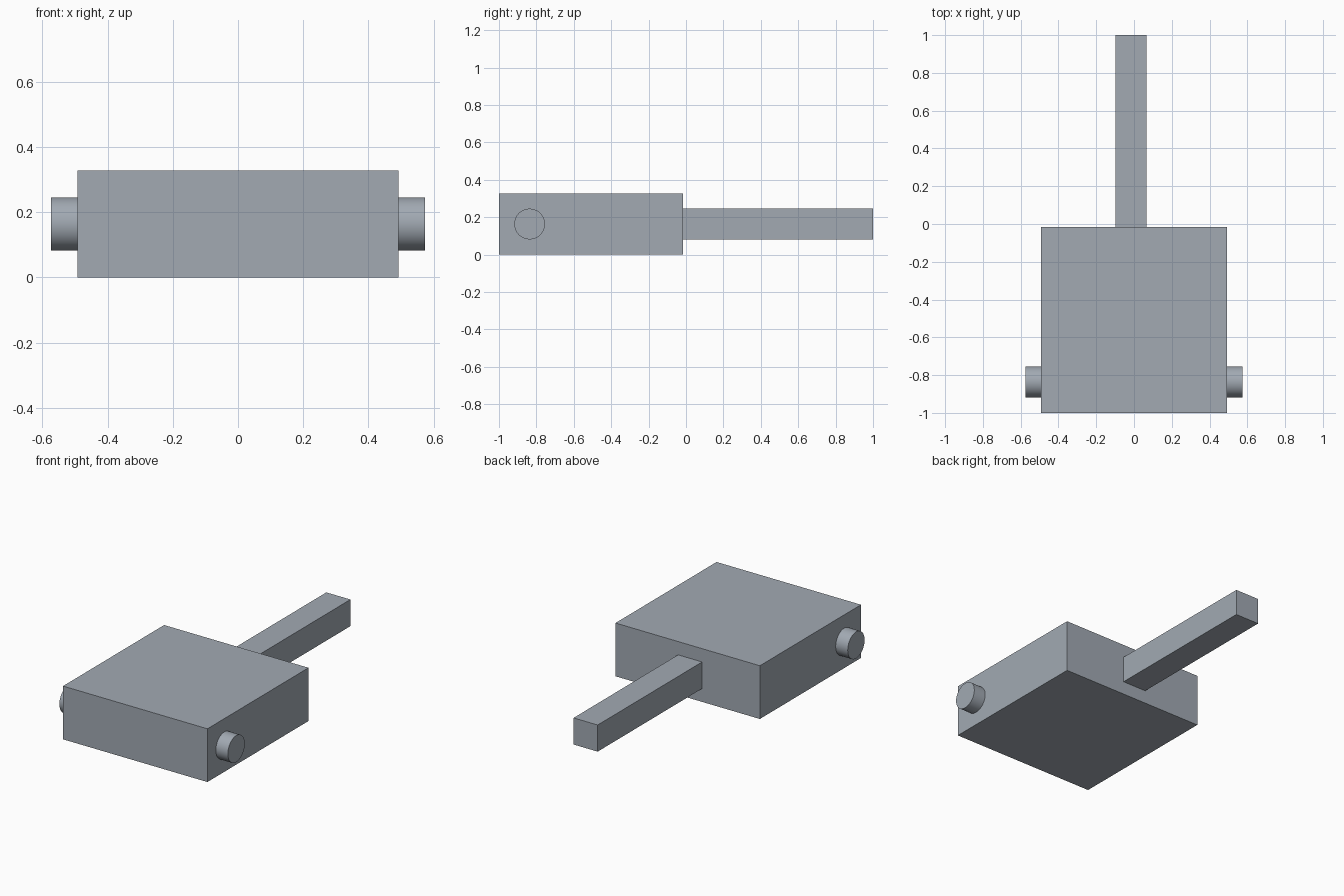
import bpy
import math

if "Cube" in bpy.data.objects:
    bpy.data.objects.remove(bpy.data.objects["Cube"], do_unlink=True)

UNIT = 2 / 122  # the model is 122 units long

grey = bpy.data.materials.new("blue_grey")
grey.use_nodes = True
colour = (0.36, 0.40, 0.45, 1)
grey.diffuse_color = colour
grey.node_tree.nodes["Principled BSDF"].inputs["Base Color"].default_value = colour


def finish(name):
    obj = bpy.context.object
    obj.name = name
    obj.data.materials.append(grey)
    return obj


def box(name, low, high):
    centre = [(a + b) / 2 * UNIT for a, b in zip(low, high)]
    bpy.ops.mesh.primitive_cube_add(size=1, location=centre)
    obj = finish(name)
    obj.scale = [(b - a) * UNIT for a, b in zip(low, high)]
    bpy.ops.object.transform_apply(location=False, rotation=False, scale=True)


# Slab body and the slightly off-centre square bar behind it
box("body", (-30, -61, 0), (30, -1, 20))
box("handle", (-6, -1, 5), (4, 61, 15))

# Round pegs on both sides
for side, name in ((1, "left_peg"), (-1, "right_peg")):
    bpy.ops.mesh.primitive_cylinder_add(
        vertices=64, radius=5 * UNIT, depth=5 * UNIT,
        location=(side * 32.5 * UNIT, -51 * UNIT, 10 * UNIT),
        rotation=(0, math.pi / 2, 0))
    finish(name)
    bpy.ops.object.shade_smooth_by_angle(angle=math.radians(30))
